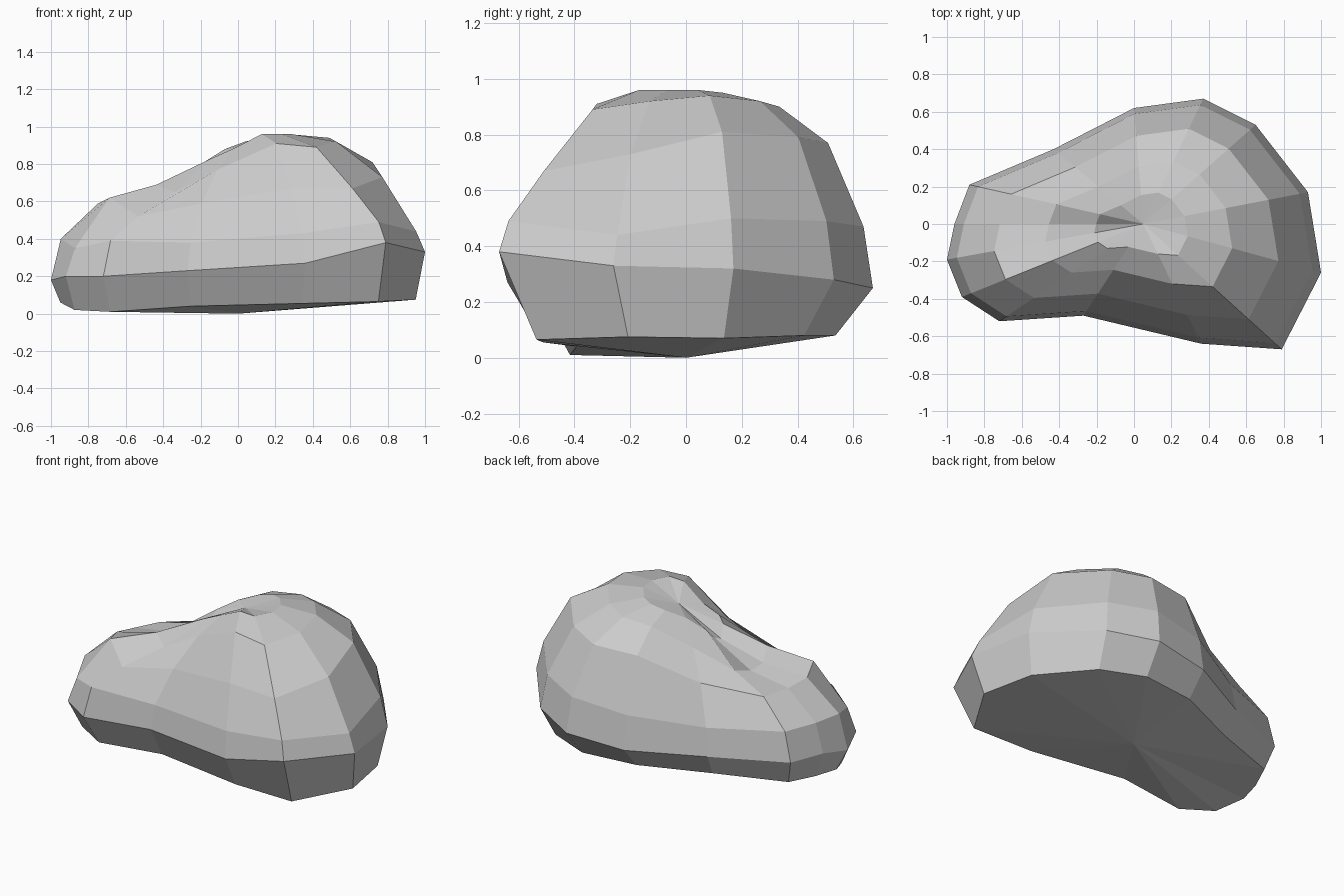
import bpy, bmesh
from mathutils import Vector

# Each spoke: widest point (x, y), base height, then heights from the widest point in to the crown
SPOKES = [
    (1.00, -0.26, 0.075, 0.33, 0.44, 0.73, 0.92, 0.96),
    (0.93, 0.17, 0.07, 0.32, 0.50, 0.81, 0.94, 0.96),
    (0.65, 0.53, 0.08, 0.28, 0.49, 0.79, 0.92, 0.95),
    (0.37, 0.67, 0.08, 0.25, 0.47, 0.77, 0.90, 0.94),
    (0.00, 0.62, 0.08, 0.22, 0.43, 0.76, 0.88, 0.92),
    (-0.43, 0.40, 0.07, 0.21, 0.38, 0.61, 0.76, 0.88),
    (-0.88, 0.21, 0.07, 0.22, 0.40, 0.56, 0.64, 0.81),
    (-0.96, 0.00, 0.065, 0.22, 0.40, 0.57, 0.61, 0.75),
    (-1.00, -0.19, 0.06, 0.18, 0.40, 0.59, 0.63, 0.73),
    (-0.92, -0.39, 0.02, 0.20, 0.35, 0.62, 0.69, 0.80),
    (-0.72, -0.52, 0.01, 0.20, 0.39, 0.52, 0.65, 0.83),
    (-0.27, -0.49, 0.04, 0.23, 0.38, 0.59, 0.77, 0.88),
    (0.36, -0.64, 0.055, 0.27, 0.43, 0.67, 0.91, 0.96),
    (0.79, -0.67, 0.065, 0.38, 0.49, 0.67, 0.89, 0.96),
]
FRACTIONS = (1.0, 0.95, 0.76, 0.50, 0.25)
POLE = Vector((0.05, 0.0, 0.90))

bm = bmesh.new()


def add_ring(points):
    return [bm.verts.new(p) for p in points]


def fan(ring, centre):
    for a, b in zip(ring, ring[1:] + ring[:1]):
        bm.faces.new((a, b, centre))


# Undercut base, then rings climbing to the crown
rings = [add_ring((s[0] * 0.95, s[1] * 0.80, s[2]) for s in SPOKES)]
for i, f in enumerate(FRACTIONS):
    rings.append(add_ring((POLE.x + (s[0] - POLE.x) * f,
                           POLE.y + (s[1] - POLE.y) * f, s[3 + i]) for s in SPOKES))

for low, high in zip(rings, rings[1:]):
    for i in range(len(SPOKES)):
        j = (i + 1) % len(SPOKES)
        bm.faces.new((low[i], low[j], high[j], high[i]))

# Close the crown and the underside
fan(rings[-1], bm.verts.new(POLE))
fan(rings[0], bm.verts.new((0, 0, 0)))
bmesh.ops.recalc_face_normals(bm, faces=bm.faces[:])

mesh = bpy.data.meshes.new("boulder")
bm.to_mesh(mesh)
bm.free()
boulder = bpy.data.objects.new("boulder", mesh)
bpy.context.collection.objects.link(boulder)
